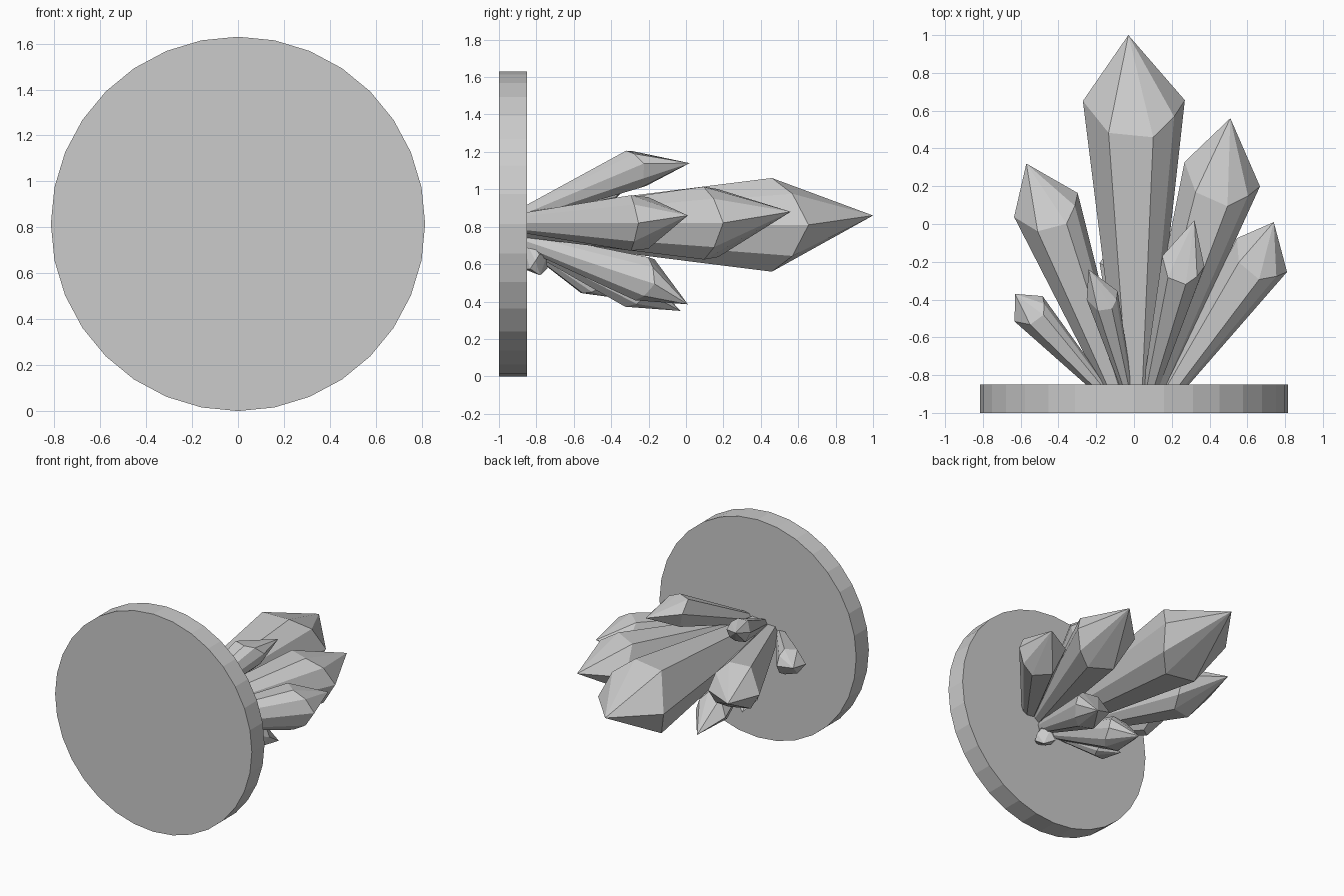
import bpy, bmesh
from math import cos, sin, radians, pi
from mathutils import Vector

if "Cube" in bpy.data.objects:
    bpy.data.objects.remove(bpy.data.objects["Cube"])

# Shared irregular column section (angles around the crystal axis)
ANGLES = [radians(a) for a in (0, 38, 68, 120, 178, 240, 292, 322)]


def crystal(name, base, shoulder, tip, radius, base_ratio=0.32, saddle=0.42):
    """Flaring faceted column with a saddle-shaped shoulder and a pointed tip."""
    base, shoulder, tip = Vector(base), Vector(shoulder), Vector(tip)
    axis = (shoulder - base).normalized()
    u = axis.cross(Vector((0, 0, 1))).normalized()
    v = u.cross(axis)
    bm = bmesh.new()
    low, high = [], []
    for a in ANGLES:
        d = u * cos(a) + v * sin(a)
        low.append(bm.verts.new(base + d * radius * base_ratio))
        high.append(bm.verts.new(shoulder + d * radius
                                 + axis * saddle * radius * cos(2 * a)))
    top = bm.verts.new(tip)
    n = len(ANGLES)
    for i in range(n):
        j = (i + 1) % n
        bm.faces.new((low[i], low[j], high[j], high[i]))
        bm.faces.new((high[i], high[j], top))
    bm.faces.new(low[::-1])
    bmesh.ops.recalc_face_normals(bm, faces=bm.faces)
    mesh = bpy.data.meshes.new(name)
    bm.to_mesh(mesh)
    bm.free()
    bpy.context.collection.objects.link(bpy.data.objects.new(name, mesh))


# Round base disc, standing on edge
bpy.ops.mesh.primitive_cylinder_add(vertices=32, radius=0.815, depth=0.15,
                                    location=(0, -0.925, 0.815),
                                    rotation=(pi / 2, 0, 0))
bpy.context.object.name = "base_disc"

# Crystals: name, base, shoulder centre, tip, shoulder radius
crystals = [
    ("main_crystal", (0.01, -0.9, 0.81), (0, 0.54, 0.81), (-0.03, 1.0, 0.86), 0.27),
    ("right_tall_crystal", (0.09, -0.9, 0.81), (0.44, 0.18, 0.82), (0.51, 0.56, 0.88), 0.21),
    ("right_crystal", (0.18, -0.9, 0.82), (0.64, -0.22, 0.82), (0.74, 0.01, 0.86), 0.16),
    ("left_crystal", (-0.09, -0.9, 0.81), (-0.44, 0.03, 0.82), (-0.57, 0.32, 0.85), 0.18),
    ("upper_crystal", (0.08, -0.9, 0.85), (0.25, -0.24, 1.12), (0.32, 0.02, 1.14), 0.115),
    ("upper_small_crystal", (-0.03, -0.9, 0.85), (-0.16, -0.41, 1.01), (-0.24, -0.24, 1.08), 0.085),
    ("far_left_crystal", (-0.15, -0.9, 0.81), (-0.53, -0.48, 0.84), (-0.63, -0.37, 0.87), 0.10),
    ("lower_right_crystal", (0.08, -0.9, 0.74), (0.24, -0.19, 0.51), (0.33, 0.01, 0.385), 0.13),
    ("lower_left_crystal", (-0.03, -0.9, 0.74), (-0.06, -0.25, 0.46), (-0.07, -0.03, 0.35), 0.12),
    ("lower_small_crystal", (-0.06, -0.9, 0.74), (-0.16, -0.5, 0.50), (-0.2, -0.38, 0.42), 0.085),
    ("lowest_stub_crystal", (0.06, -0.87, 0.75), (0.12, -0.8, 0.60), (0.15, -0.78, 0.54), 0.07),
]
for args in crystals:
    crystal(*args)
